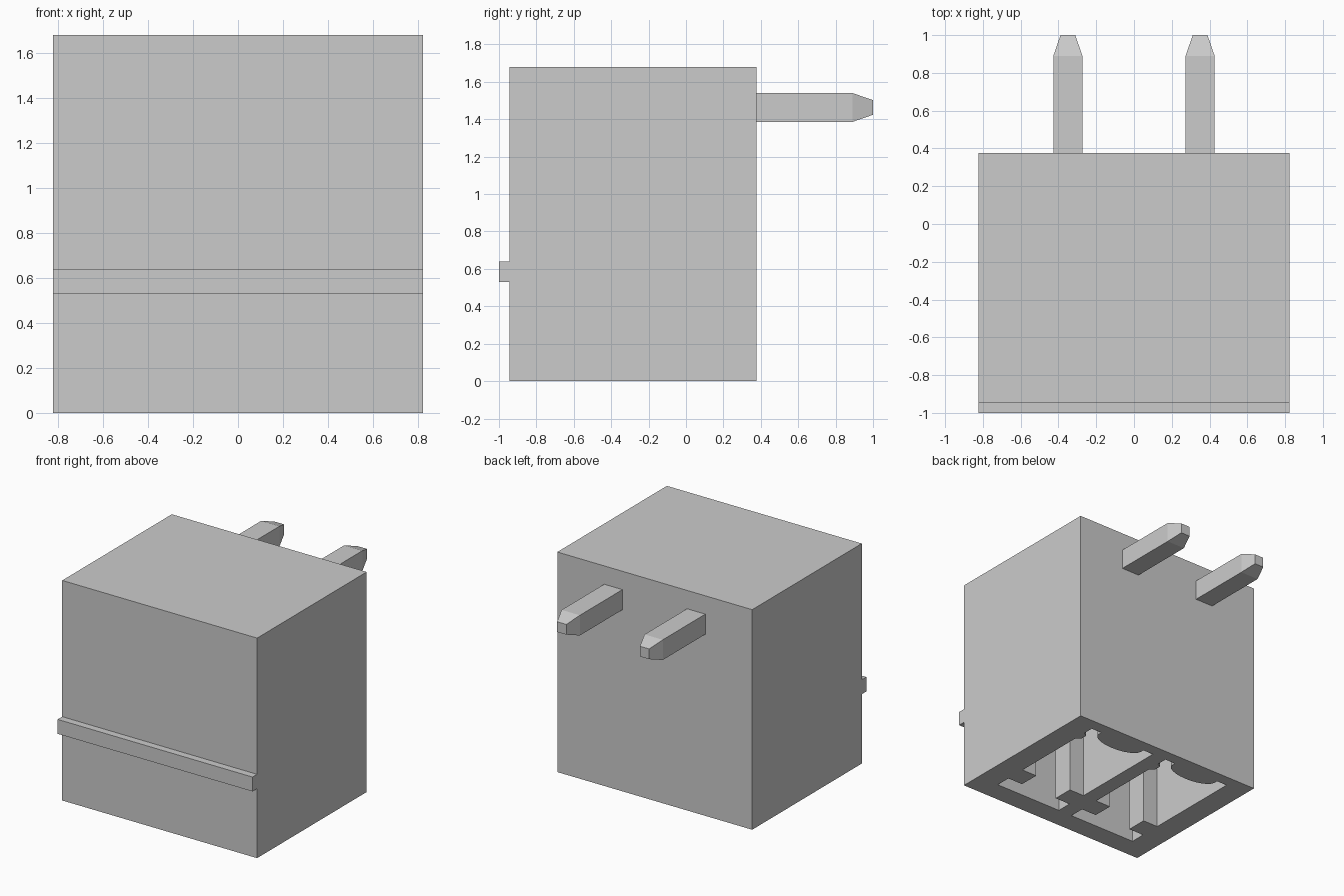
import bpy, bmesh, math
from mathutils import Matrix, Vector

if "Cube" in bpy.data.objects:
    bpy.data.objects.remove(bpy.data.objects["Cube"])

PITCH = 0.70


def make_object(name, bm):
    bmesh.ops.recalc_face_normals(bm, faces=bm.faces)
    mesh = bpy.data.meshes.new(name)
    bm.to_mesh(mesh)
    bm.free()
    obj = bpy.data.objects.new(name, mesh)
    bpy.context.collection.objects.link(obj)
    return obj


def extrude(name, points, direction):
    """Extrude a closed polygon of 3D points along a direction."""
    bm = bmesh.new()
    face = bm.faces.new([bm.verts.new(p) for p in points])
    side = bmesh.ops.extrude_face_region(bm, geom=[face])["geom"]
    verts = [v for v in side if isinstance(v, bmesh.types.BMVert)]
    bmesh.ops.translate(bm, verts=verts, vec=Vector(direction))
    return make_object(name, bm)


def pin_leg(name, start, length, matrix, half=0.077, tip=0.039, taper=0.11):
    """Square bar along local z with a tapered tip."""
    bm = bmesh.new()
    rings = []
    for z, h in ((0, half), (length - taper, half), (length, tip)):
        rings.append([bm.verts.new((sx * h, sy * h, z))
                      for sx, sy in ((-1, -1), (1, -1), (1, 1), (-1, 1))])
    for a, b in zip(rings, rings[1:]):
        for i in range(4):
            j = (i + 1) % 4
            bm.faces.new((a[i], a[j], b[j], b[i]))
    bm.faces.new(rings[0][::-1])
    bm.faces.new(rings[-1])
    bm.transform(Matrix.Translation(start) @ matrix)
    return make_object(name, bm)


# Housing: side profile with the front rib, extruded across the width
profile = [(-0.945, 0), (0.377, 0), (0.377, 1.68), (-0.945, 1.68),
           (-0.945, 0.64), (-1.0, 0.64), (-1.0, 0.53), (-0.945, 0.53)]
housing = extrude("housing", [(-0.823, y, z) for y, z in profile], (1.646, 0, 0))

# Socket outline about its own centre: guide tabs on both sides, curved rear bulge
bulge = [(0.20 * math.cos(a), 0.255 - 0.09 * math.sin(a))
         for a in (math.pi * i / 12 for i in range(13))]
outline = [(-0.29, -0.78), (0.29, -0.78), (0.29, -0.66), (0.16, -0.66),
           (0.16, -0.50), (0.29, -0.50), (0.29, 0.10), (0.255, 0.13),
           (0.255, 0.18), (0.29, 0.20), (0.29, 0.285), (0.20, 0.285)]
outline += bulge
outline += [(-0.20, 0.285), (-0.29, 0.285), (-0.29, -0.50),
            (-0.16, -0.50), (-0.16, -0.66), (-0.29, -0.66)]

for i, cx in enumerate((-PITCH / 2, PITCH / 2)):
    # Socket cavity cut from below
    cutter = extrude(f"socket_cutter_{i + 1}",
                     [(cx + x, y, -0.1) for x, y in outline], (0, 0, 1.4))
    cutter.hide_render = True
    cutter.hide_set(True)
    mod = housing.modifiers.new(f"socket_{i + 1}", 'BOOLEAN')
    mod.operation = 'DIFFERENCE'
    mod.solver = 'EXACT'
    mod.object = cutter

    # Right-angle pin: solder leg out of the back, contact leg down in the socket
    pin_leg(f"solder_pin_{i + 1}", (cx, -0.277, 1.463), 1.277,
            Matrix.Rotation(-math.pi / 2, 4, 'X'))
    pin_leg(f"contact_pin_{i + 1}", (cx, -0.2, 1.54), 1.24,
            Matrix.Rotation(math.pi, 4, 'X'))
